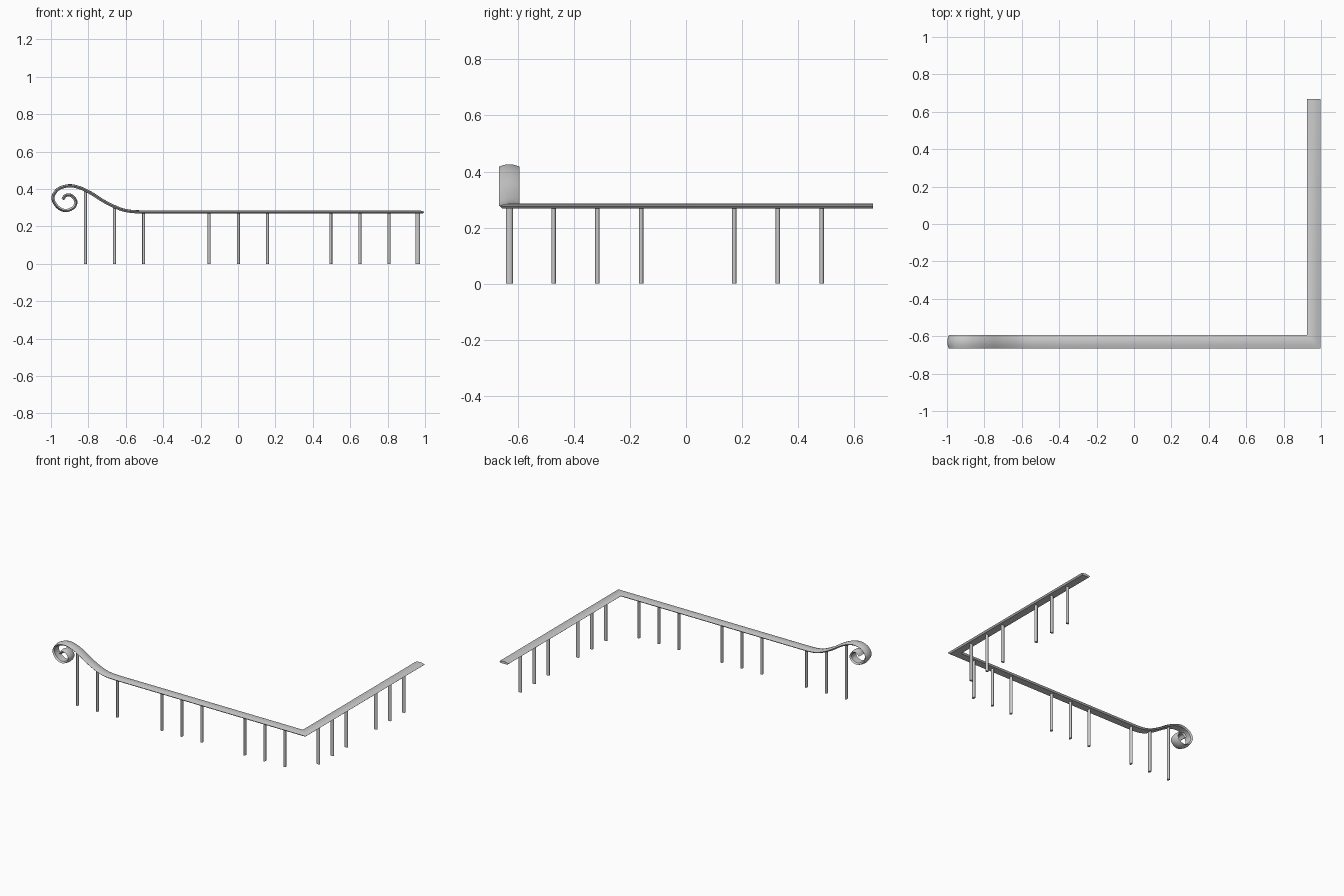
import bpy, bmesh, math
from mathutils import Vector

if "Cube" in bpy.data.objects:
    bpy.data.objects.remove(bpy.data.objects["Cube"])

RAIL_Y, RAIL_X, RAIL_Z = -0.63, 0.961, 0.278

# Centre line of the scroll and easing, x and z, from the inner tip outward
KEYS = [(-.938, .345), (-.921, .366), (-.890, .365), (-.867, .335), (-.877, .303),
        (-.920, .284), (-.966, .305), (-.990, .353), (-.963, .399), (-.905, .418),
        (-.845, .407), (-.785, .378), (-.71, .331), (-.63, .294), (-.57, .281), (-.50, RAIL_Z)]
# Lens-like rail cross-section: sideways, up
PROFILE = [(.036, 0), (.018, .006), (0, .008), (-.018, .006), (-.036, 0), (-.026, -.009), (.026, -.009)]


def smooth_path(keys, steps=5):
    p = [Vector(k) for k in keys]
    p = [2 * p[0] - p[1]] + p + [p[-1] + Vector((.06, 0))]
    out = []
    for i in range(1, len(p) - 2):
        a, b, c, d = p[i - 1:i + 3]
        for s in range(steps):
            t = s / steps
            out.append(.5 * (2 * b + (c - a) * t + (2 * a - 5 * b + 4 * c - d) * t * t
                             + (3 * b - a - 3 * c + d) * t ** 3))
    return out + [p[-2]]


def finish(bm, name):
    bmesh.ops.recalc_face_normals(bm, faces=bm.faces[:])
    mesh = bpy.data.meshes.new(name)
    bm.to_mesh(mesh)
    bm.free()
    ob = bpy.data.objects.new(name, mesh)
    bpy.context.collection.objects.link(ob)
    bpy.ops.object.select_all(action='DESELECT')
    ob.select_set(True)
    bpy.context.view_layer.objects.active = ob
    bpy.ops.object.shade_smooth_by_angle(angle=math.radians(35))
    return ob


# Handrail: sweep through scroll, straight run, mitred corner and side run
path = smooth_path(KEYS)
frames = []
for i, p in enumerate(path):
    t = (path[min(i + 1, len(path) - 1)] - path[max(i - 1, 0)]).normalized()
    frames.append((Vector((p.x, RAIL_Y, p.y)), Vector((0, 1, 0)), Vector((-t.y, 0, t.x))))
up = Vector((0, 0, 1))
frames.append((Vector((RAIL_X, RAIL_Y, RAIL_Z)), Vector((-1, 1, 0)), up))
frames.append((Vector((RAIL_X, 0.667, RAIL_Z)), Vector((-1, 0, 0)), up))
bm = bmesh.new()
rings = [[bm.verts.new(c + side * u + n * v) for u, v in PROFILE] for c, side, n in frames]
for r0, r1 in zip(rings, rings[1:]):
    for j in range(len(PROFILE)):
        k = (j + 1) % len(PROFILE)
        bm.faces.new((r0[j], r0[k], r1[k], r1[j]))
bm.faces.new(rings[0])
bm.faces.new(rings[-1])
finish(bm, "handrail")


# Balusters: slim oval bars, wider across the rail
def baluster(name, x, y, rx, ry, top):
    bm = bmesh.new()
    bmesh.ops.create_cone(bm, cap_ends=True, segments=16, radius1=1, radius2=1, depth=1)
    for v in bm.verts:
        v.co = Vector((x + v.co.x * rx, y + v.co.y * ry, (v.co.z + .5) * top))
    finish(bm, name)


def rail_height(x):
    outer = path[10 * 5:]
    for a, b in zip(outer, outer[1:]):
        if a.x <= x <= b.x:
            return a.y + (b.y - a.y) * (x - a.x) / (b.x - a.x)
    return RAIL_Z


for i, x in enumerate([c + d for c in (-.66, .002, .652) for d in (-.156, 0, .156)]):
    baluster(f"front_baluster_{i + 1}", x, RAIL_Y, .008, .0125, rail_height(x))
for i, y in enumerate([c + d for c in (-.316, .328) for d in (-.156, 0, .156)]):
    baluster(f"side_baluster_{i + 1}", RAIL_X, y, .0125, .008, RAIL_Z)
